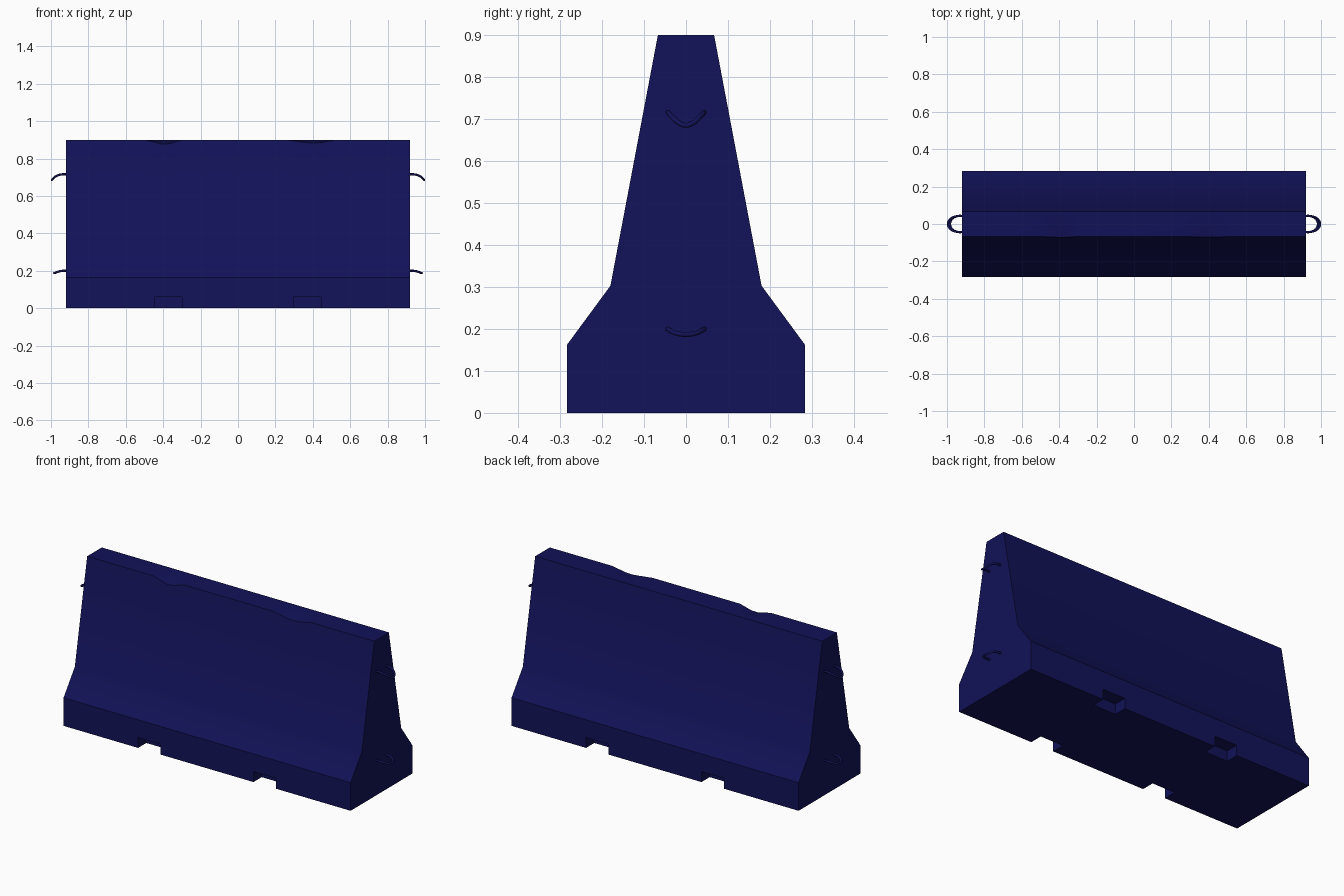
import bpy, bmesh

if "Cube" in bpy.data.objects:
    bpy.data.objects.remove(bpy.data.objects["Cube"])

navy = bpy.data.materials.new("navy_paint")
navy.diffuse_color = (0.006, 0.006, 0.1, 1)
navy.use_nodes = True
navy.node_tree.nodes["Principled BSDF"].inputs["Base Color"].default_value = navy.diffuse_color

HALF = 0.92

# Barrier body: profile sections swept along x, front top edge worn in two places
wear = {-0.50: 0, -0.45: 0.011, -0.41: 0.022, -0.37: 0.021, -0.30: 0,
        0.26: 0, 0.34: 0.011, 0.39: 0.017, 0.44: 0.015, 0.52: 0}
sections = [(-HALF, 0)] + sorted(wear.items()) + [(HALF, 0)]
bm = bmesh.new()
rings = []
for x, d in sections:
    profile = [(-0.283, 0), (-0.283, 0.163), (-0.18, 0.303),
               (-0.067 - 0.19 * d, 0.9 - d), (0.03, 0.9), (0.067, 0.9),
               (0.18, 0.303), (0.283, 0.163), (0.283, 0)]
    rings.append([bm.verts.new((x, y, z)) for y, z in profile])
for a, b in zip(rings, rings[1:]):
    n = len(a)
    for i in range(n):
        j = (i + 1) % n
        bm.faces.new((a[i], a[j], b[j], b[i]))
bm.faces.new(rings[0])
bm.faces.new(rings[-1])
bmesh.ops.recalc_face_normals(bm, faces=bm.faces)
mesh = bpy.data.meshes.new("barrier_body")
bm.to_mesh(mesh)
bm.free()
body = bpy.data.objects.new("barrier_body", mesh)
bpy.context.collection.objects.link(body)
mesh.materials.append(navy)

# Forklift pockets along both bottom edges
bm = bmesh.new()
for x in (-0.37, 0.37):
    for y in (-0.283, 0.283):
        r = bmesh.ops.create_cube(bm, size=1)
        bmesh.ops.scale(bm, vec=(0.145, 0.15, 0.12), verts=r["verts"])
        bmesh.ops.translate(bm, vec=(x, y, 0), verts=r["verts"])
cut_mesh = bpy.data.meshes.new("pocket_cutter")
bm.to_mesh(cut_mesh)
bm.free()
cut_mesh.materials.append(navy)
cutter = bpy.data.objects.new("pocket_cutter", cut_mesh)
bpy.context.collection.objects.link(cutter)
cutter.hide_render = True
mod = body.modifiers.new("pockets", 'BOOLEAN')
mod.operation = 'DIFFERENCE'
mod.solver = 'EXACT'
mod.object = cutter
bpy.context.view_layer.objects.active = body
body.select_set(True)
bpy.ops.object.modifier_apply(modifier=mod.name)
bpy.data.objects.remove(cutter)
bpy.ops.object.shade_smooth_by_angle()


# Bent steel connecting loops on both ends
def loop(name, side, half_path):
    pts = half_path + [(x, -y, z) for x, y, z in reversed(half_path[:-1])]
    cu = bpy.data.curves.new(name, 'CURVE')
    cu.dimensions = '3D'
    cu.bevel_depth = 0.006
    cu.bevel_resolution = 2
    cu.resolution_u = 4
    sp = cu.splines.new('BEZIER')
    sp.bezier_points.add(len(pts) - 1)
    for p, (x, y, z) in zip(sp.bezier_points, pts):
        p.co = (side * x, y, z)
        p.handle_left_type = p.handle_right_type = 'AUTO'
    cu.materials.append(navy)
    bpy.context.collection.objects.link(bpy.data.objects.new(name, cu))


for side, label in ((-1, "left"), (1, "right")):
    loop(label + "_upper_loop", side,
         [(0.90, 0.042, 0.715), (0.945, 0.042, 0.715), (0.975, 0.032, 0.704),
          (0.990, 0.017, 0.691), (0.995, 0, 0.685)])
    loop(label + "_lower_loop", side,
         [(0.90, 0.042, 0.199), (0.945, 0.042, 0.199), (0.970, 0.030, 0.192),
          (0.980, 0.016, 0.188), (0.983, 0, 0.187)])
